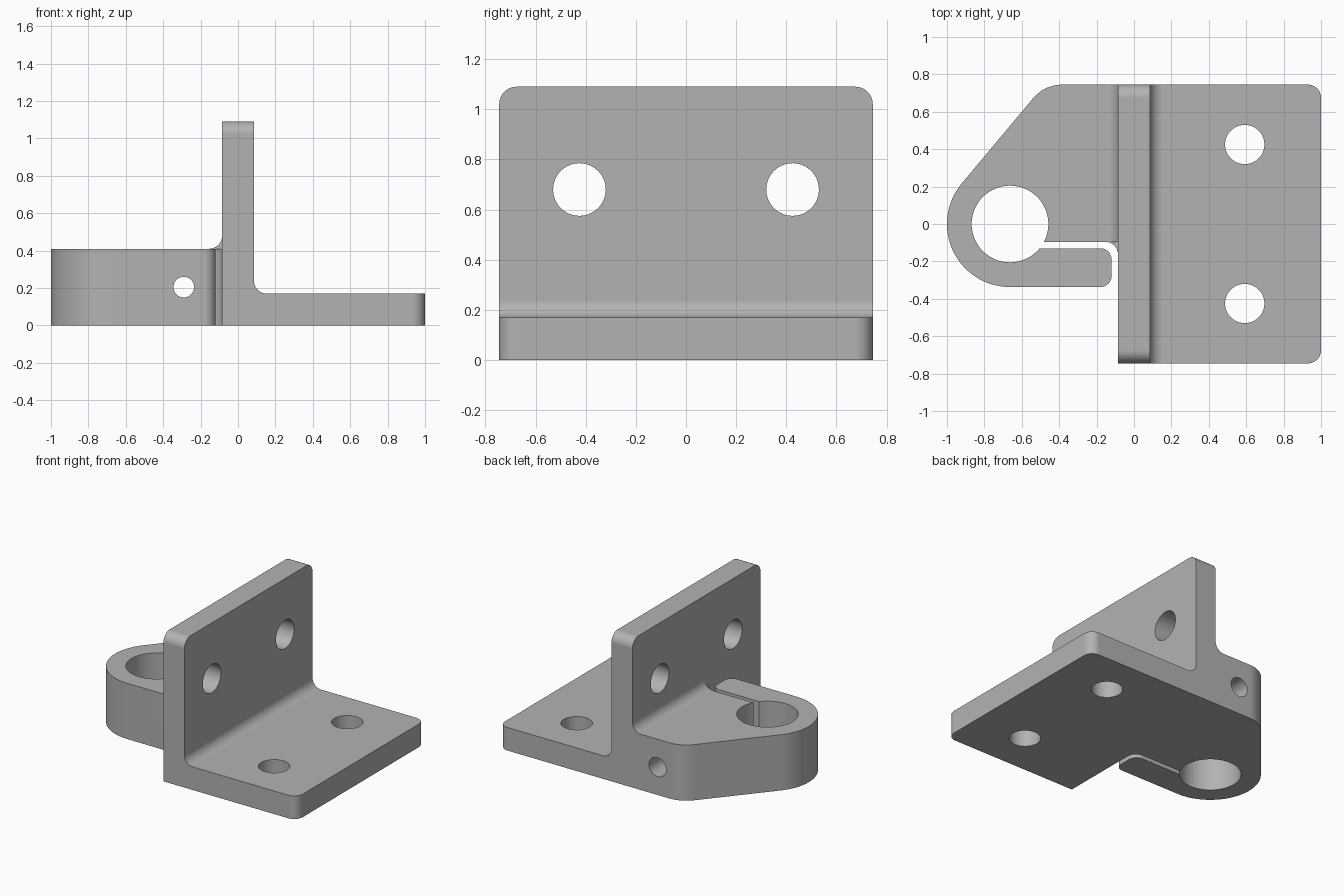
import bpy, bmesh
from math import sin, cos, radians, asin, degrees
from mathutils import Vector

cube = bpy.data.objects.get("Cube")
if cube:
    bpy.data.objects.remove(cube, do_unlink=True)

grey = bpy.data.materials.new("machined grey")
grey.use_nodes = True
colour = (0.45, 0.45, 0.45, 1)
grey.diffuse_color = colour
grey.node_tree.nodes["Principled BSDF"].inputs["Base Color"].default_value = colour

HALF = 0.745       # half width of the bracket
T = 0.085          # half thickness of the wall
FIL = 0.07         # fillet and corner radius
CLAMP_TOP = 0.41


def arc(cx, cy, r, a0, a1, n=12):
    """Points of an arc, angles in degrees."""
    angles = [radians(a0 + (a1 - a0) * i / n) for i in range(n + 1)]
    return [(cx + r * cos(a), cy + r * sin(a)) for a in angles]


def extrude(name, outline, axis, lo, hi, round_edges=None):
    """Extrude a 2D outline along y (outline in xz) or z (outline in xy)."""
    bm = bmesh.new()
    if axis == "y":
        pts, step = [(u, lo, v) for u, v in outline], Vector((0, hi - lo, 0))
    else:
        pts, step = [(u, v, lo) for u, v in outline], Vector((0, 0, hi - lo))
    face = bm.faces.new([bm.verts.new(p) for p in pts])
    top = bmesh.ops.extrude_face_region(bm, geom=[face])["geom"]
    bmesh.ops.translate(bm, vec=step, verts=[g for g in top if isinstance(g, bmesh.types.BMVert)])
    if round_edges:
        edges = [e for e in bm.edges if round_edges(*[v.co for v in e.verts])]
        bmesh.ops.bevel(bm, geom=edges, offset=FIL, segments=12, profile=0.5, affect="EDGES")
    bmesh.ops.recalc_face_normals(bm, faces=bm.faces)
    mesh = bpy.data.meshes.new(name)
    bm.to_mesh(mesh)
    bm.free()
    mesh.materials.append(grey)
    ob = bpy.data.objects.new(name, mesh)
    bpy.context.collection.objects.link(ob)
    return ob


def combine(target, other, operation):
    """Apply a boolean and remove the helper."""
    mod = target.modifiers.new("cut", "BOOLEAN")
    mod.operation, mod.solver, mod.object = operation, "EXACT", other
    bpy.context.view_layer.objects.active = target
    bpy.ops.object.modifier_apply(modifier=mod.name)
    bpy.data.objects.remove(other, do_unlink=True)


def drill(target, centre, radius, depth, rotation=(0, 0, 0)):
    bpy.ops.mesh.primitive_cylinder_add(vertices=48, radius=radius, depth=depth,
                                        location=centre, rotation=rotation)
    cutter = bpy.context.object
    cutter.name = "hole_cutter"
    cutter.data.materials.append(grey)
    combine(target, cutter, "DIFFERENCE")


# Base plate and upright wall, one L profile with an inner fillet
profile = [(-T, 0), (1, 0), (1, 0.17)]
profile += arc(T + FIL, 0.17 + FIL, FIL, 270, 180)
profile += [(T, 1.09), (-T, 1.09)]


def outer_corner(a, b):
    upright = abs(a.x - 1) < 1e-4 and abs(b.x - 1) < 1e-4 and abs(a.y - b.y) < 1e-4
    top = abs(a.z - 1.09) < 1e-4 and abs(b.z - 1.09) < 1e-4 and abs(a.y - b.y) < 1e-4
    return upright or top


bracket = extrude("clamp_bracket", profile, "y", -HALF, HALF, outer_corner)

# Split clamp: outer edge, tongue, slot and bore as one outline
CX, BORE = -0.663, 0.205
slot_low, slot_high = -0.13, -0.095
a_low = degrees(asin(slot_low / BORE))
a_high = degrees(asin(slot_high / BORE))
outline = [(0, HALF)]
outline += arc(-0.384, HALF - 0.203, 0.203, 90, 140)
outline += arc(CX, 0, 0.337, 140, 270, 32)
outline += arc(-0.18, -0.277, 0.06, 270, 360)
outline += arc(-0.18, slot_low - 0.06, 0.06, 0, 90)
outline += arc(CX, 0, BORE, a_low, a_high - 360, 56)
outline += arc(-T - FIL, slot_high - FIL, FIL, 90, 0)
outline += [(0, slot_high - FIL)]
combine(bracket, extrude("clamp", outline, "z", 0, CLAMP_TOP), "UNION")

# Fillet between clamp top and wall
fillet = [(-0.02, 0.3), (-T - FIL, 0.3)]
fillet += arc(-T - FIL, CLAMP_TOP + FIL, FIL, 270, 360)
fillet += [(-0.02, CLAMP_TOP + FIL)]
combine(bracket, extrude("clamp_fillet", fillet, "y", slot_high, HALF), "UNION")

# Mounting holes in the wall and the base plate
quarter = radians(90)
for y in (-0.425, 0.425):
    drill(bracket, (0, y, 0.68), 0.105, 0.4, (0, quarter, 0))
    drill(bracket, (0.592, y, 0.085), 0.105, 0.4)

# Clamping screw: narrow through the tongue, wider through the body
drill(bracket, (-0.29, 0, 0.205), 0.055, 2, (quarter, 0, 0))
drill(bracket, (-0.29, 0.44, 0.205), 0.07, 1.1, (quarter, 0, 0))

# Smooth curved faces, keep flat faces crisp
bpy.ops.object.select_all(action="DESELECT")
bracket.select_set(True)
bpy.context.view_layer.objects.active = bracket
bpy.ops.object.shade_smooth_by_angle(angle=radians(30))
weighted = bracket.modifiers.new("flat_normals", "WEIGHTED_NORMAL")
weighted.keep_sharp = True
